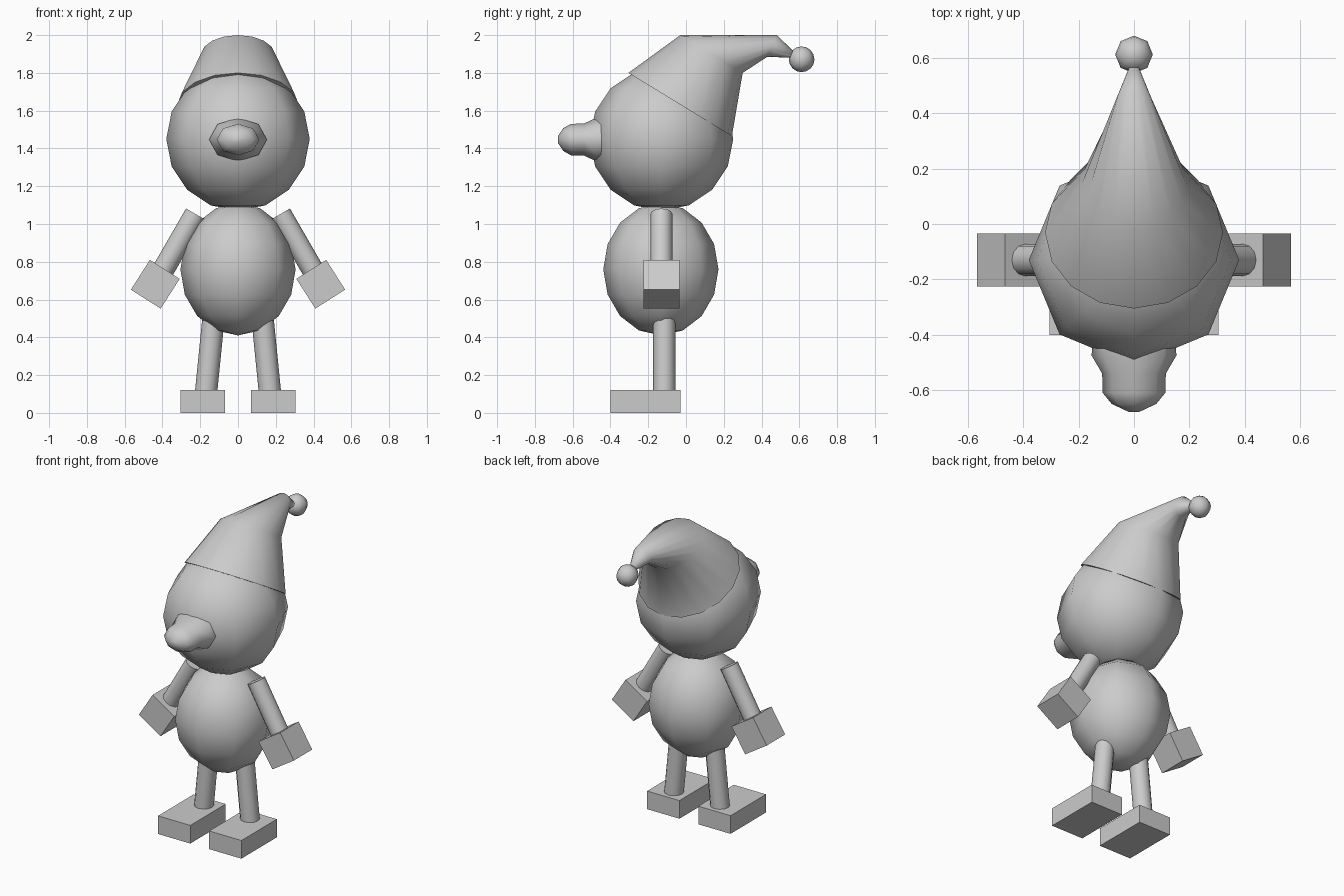
import bpy, bmesh, math
from mathutils import Vector, Matrix

if "Cube" in bpy.data.objects:
    bpy.data.objects.remove(bpy.data.objects["Cube"])

grey = bpy.data.materials.new("plain_grey")
grey.diffuse_color = (0.6, 0.6, 0.6, 1)
grey.use_nodes = True
grey.node_tree.nodes["Principled BSDF"].inputs["Base Color"].default_value = grey.diffuse_color


def finish(name, bm, smooth_angle=None):
    bmesh.ops.recalc_face_normals(bm, faces=bm.faces[:])
    mesh = bpy.data.meshes.new(name)
    bm.to_mesh(mesh)
    bm.free()
    mesh.materials.append(grey)
    ob = bpy.data.objects.new(name, mesh)
    bpy.context.collection.objects.link(ob)
    if smooth_angle:
        bpy.ops.object.select_all(action='DESELECT')
        ob.select_set(True)
        bpy.context.view_layer.objects.active = ob
        bpy.ops.object.shade_smooth_by_angle(angle=math.radians(smooth_angle))
    return ob


def loft(name, rings, segments, smooth_angle):
    """Skin a list of (centre, u, v) ellipses; a zero-size end becomes a point."""
    bm = bmesh.new()
    loops = []
    for c, u, v in rings:
        c, u, v = Vector(c), Vector(u), Vector(v)
        n = 1 if u.length < 1e-4 else segments
        loops.append([bm.verts.new(c + u * math.cos(math.tau * i / segments)
                                   + v * math.sin(math.tau * i / segments))
                      for i in range(n)])
    for a, b in zip(loops, loops[1:]):
        for i in range(segments):
            j = (i + 1) % segments
            if len(a) == 1:
                bm.faces.new((a[0], b[i], b[j]))
            elif len(b) == 1:
                bm.faces.new((a[i], a[j], b[0]))
            else:
                bm.faces.new((a[i], a[j], b[j], b[i]))
    for end in (loops[0], loops[-1]):
        if len(end) > 1:
            bm.faces.new(end)
    return finish(name, bm, smooth_angle)


def ball(name, centre, radius, half_height):
    rings = []
    for k in range(9):
        t = math.pi * (k / 8 - 0.5)
        r = radius * math.cos(t)
        rings.append((Vector(centre) + Vector((0, 0, half_height * math.sin(t))),
                      (r, 0, 0), (0, r, 0)))
    return loft(name, rings, 8, 80)


def rod(name, start, end, radius):
    d = (Vector(end) - Vector(start)).normalized()
    u = Vector((0, radius, 0))
    v = d.cross(u)
    return loft(name, [(start, u, v), (end, u, v)], 12, 50)


def box(name, centre, size, tilt=0):
    bm = bmesh.new()
    m = (Matrix.Translation(centre) @ Matrix.Rotation(tilt, 4, 'Y')
         @ Matrix.Diagonal((*size, 1)))
    bmesh.ops.create_cube(bm, size=1, matrix=m)
    return finish(name, bm)


# Body and head
ball("body", (0, -0.133, 0.76), 0.305, 0.35)
ball("head", (0, -0.13, 1.45), 0.38, 0.38)

# Bent hat, given by the upper and lower edge (y, z) of each round section
hat = []
for (y1, z1), (y2, z2) in [((-0.305, 1.80), (0.243, 1.465)),
                           ((-0.03, 2.0), (0.30, 1.80)),
                           ((0.48, 2.0), (0.43, 1.885)),
                           ((0.575, 1.91), (0.565, 1.88))]:
    v = Vector((0, y1 - y2, z1 - z2)) / 2
    hat.append(((0, (y1 + y2) / 2, (z1 + z2) / 2), (v.length, 0, 0), v))
loft("hat", hat, 16, 70)
ball("hat_bobble", (0, 0.612, 1.872), 0.068, 0.068)

# Snout: flared at the face, rounded at the tip
loft("nose", [((0, y, 1.447), (rx, 0, 0), (0, 0, rz)) for y, rx, rz in
              [(-0.41, 0.15, 0.11), (-0.475, 0.153, 0.115), (-0.54, 0.115, 0.085),
               (-0.61, 0.113, 0.083), (-0.65, 0.08, 0.06), (-0.678, 0.02, 0.018)]],
     8, 80)

# Limbs on both sides
for side, s in (("right", 1), ("left", -1)):
    rod(f"arm_{side}", (s * 0.225, -0.13, 1.053), (s * 0.42, -0.13, 0.715), 0.058)
    box(f"hand_{side}", (s * 0.438, -0.13, 0.681), (0.187, 0.192, 0.187),
        -s * math.radians(32.5))
    rod(f"leg_{side}", (s * 0.125, -0.115, 0.55), (s * 0.17, -0.115, 0.10), 0.059)
    box(f"foot_{side}", (s * 0.187, -0.215, 0.06), (0.236, 0.37, 0.12))
